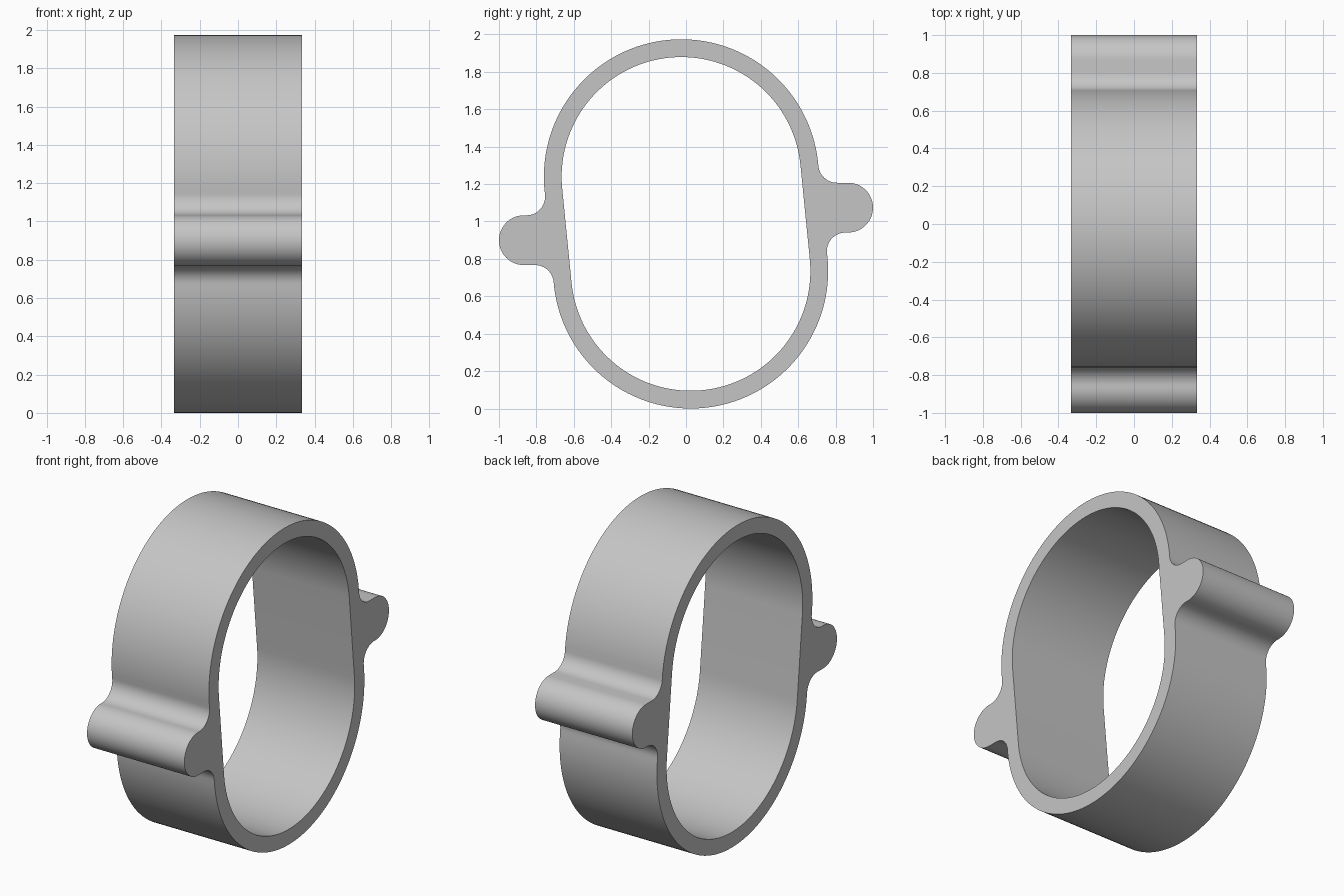
import bpy, bmesh, math

cube = bpy.data.objects.get("Cube")
if cube:
    bpy.data.objects.remove(cube, do_unlink=True)

HALF_WIDTH = 0.333
MID_Z = 0.987
R_OUT, R_IN = 0.735, 0.64
R_LUG, R_FILLET = 0.133, 0.1
UP = (-0.025, 0.252)        # centre of the upper band arc, relative to the middle
LOW = (0.025, -0.252)       # centre of the lower band arc
LUG = (-0.867, -0.087)      # centre of the front lug


def arc(center, radius, start, end, steps):
    """Points on an arc, angles in radians."""
    return [(center[0] + radius * math.cos(start + (end - start) * i / steps),
             center[1] + radius * math.sin(start + (end - start) * i / steps))
            for i in range(steps + 1)]


def angle(a, b):
    return math.atan2(b[1] - a[1], b[0] - a[0])


def fillet_center(band, z):
    """Centre of a fillet tangent to the outside of a band arc at height z."""
    return (band[0] - math.sqrt((R_OUT + R_FILLET) ** 2 - (z - band[1]) ** 2), z)


def with_opposite(half):
    """Complete a half outline by turning it half a revolution."""
    points = half + [(-y, -z) for y, z in half]
    clean = []
    for p in points:
        if not clean or math.dist(p, clean[-1]) > 1e-4:
            clean.append(p)
    if math.dist(clean[0], clean[-1]) < 1e-4:
        clean.pop()
    return clean


# Outer outline: lower fillet, round lug, upper fillet, band arc
below = fillet_center(LOW, LUG[1] - R_LUG - R_FILLET)
above = fillet_center(UP, LUG[1] + R_LUG + R_FILLET)
far_fillet = (-below[0], -below[1])
outer = with_opposite(
    arc(below, R_FILLET, angle(below, LOW), math.pi / 2, 12)
    + arc(LUG, R_LUG, 1.5 * math.pi, 0.5 * math.pi, 28)
    + arc(above, R_FILLET, -math.pi / 2, angle(above, UP), 14)
    + arc(UP, R_OUT, angle(above, UP) + math.pi, angle(UP, far_fillet), 72))

# Inner outline: slightly tilted slot with straight sides
tilt = angle(LOW, UP)
inner = with_opposite(arc(UP, R_IN, tilt + math.pi / 2, tilt - math.pi / 2, 72))

# Fill between the outlines and extrude across the width
bm = bmesh.new()
edges = []
for outline in (outer, inner):
    verts = [bm.verts.new((-HALF_WIDTH, y, MID_Z + z)) for y, z in outline]
    edges += [bm.edges.new((v, verts[i - 1])) for i, v in enumerate(verts)]
bmesh.ops.triangle_fill(bm, use_beauty=True, edges=edges, normal=(-1, 0, 0))
result = bmesh.ops.extrude_face_region(bm, geom=bm.faces[:], use_keep_orig=True)
moved = [g for g in result["geom"] if isinstance(g, bmesh.types.BMVert)]
bmesh.ops.translate(bm, verts=moved, vec=(2 * HALF_WIDTH, 0, 0))
bmesh.ops.recalc_face_normals(bm, faces=bm.faces[:])

mesh = bpy.data.meshes.new("lugged_band")
bm.to_mesh(mesh)
bm.free()

# Plain grey material
grey = bpy.data.materials.new("light_grey")
grey.use_nodes = True
color = (0.56, 0.56, 0.56, 1)
grey.diffuse_color = color
grey.node_tree.nodes["Principled BSDF"].inputs["Base Color"].default_value = color
mesh.materials.append(grey)

band = bpy.data.objects.new("lugged_band", mesh)
bpy.context.collection.objects.link(band)
bpy.ops.object.select_all(action="DESELECT")
band.select_set(True)
bpy.context.view_layer.objects.active = band
bpy.ops.object.shade_smooth_by_angle(angle=math.radians(30))
